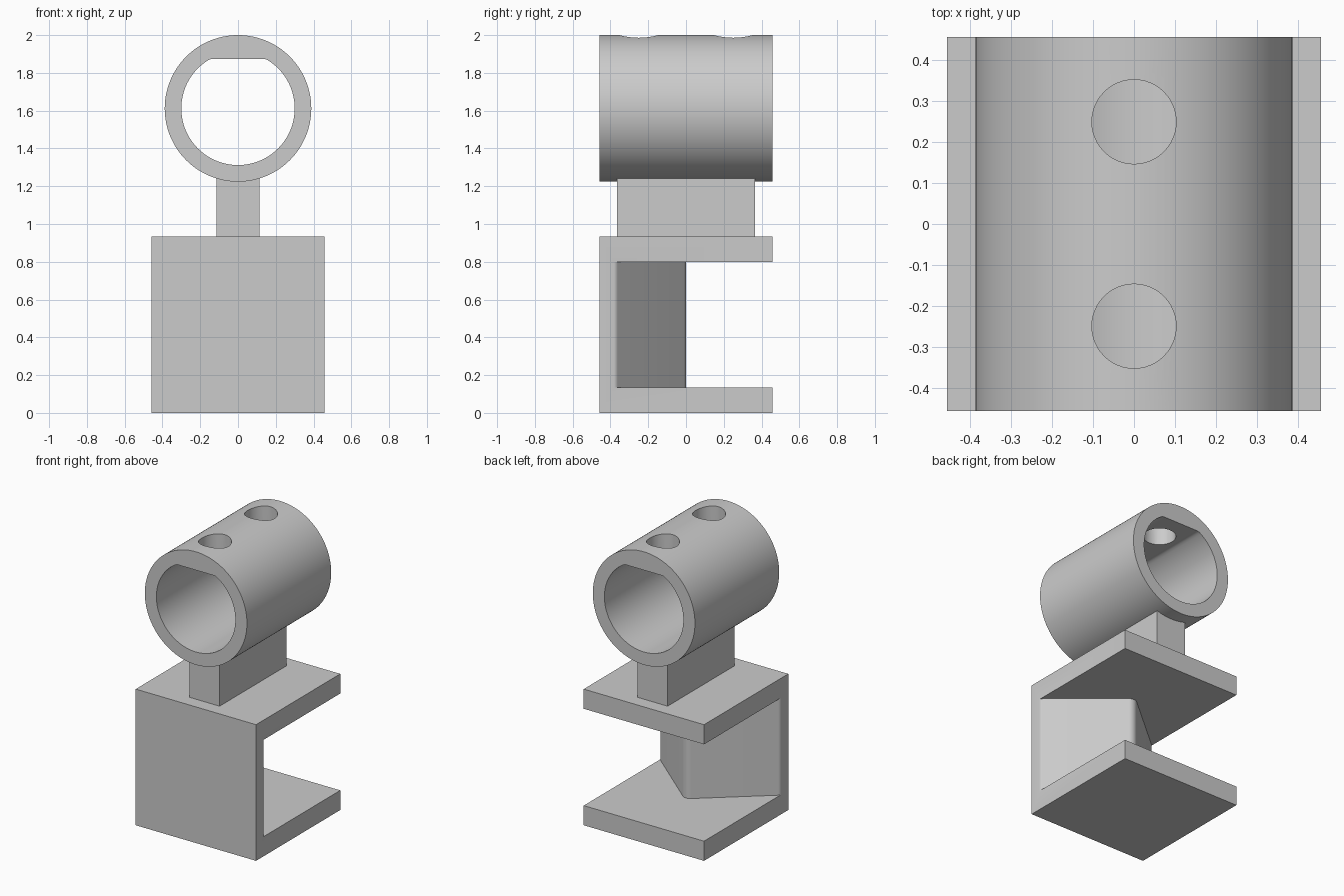
import bpy, bmesh
from math import sin, cos, pi, radians

if "Cube" in bpy.data.objects:
    bpy.data.objects.remove(bpy.data.objects["Cube"])

HALF = 0.457        # half width and depth of the clamp
AXIS = 1.612        # height of the tube axis

grey = bpy.data.materials.new("light grey")
grey.use_nodes = True
grey.diffuse_color = (0.6, 0.6, 0.6, 1)
grey.node_tree.nodes["Principled BSDF"].inputs["Base Color"].default_value = (0.6, 0.6, 0.6, 1)


def finish(name, bm):
    bmesh.ops.recalc_face_normals(bm, faces=bm.faces)
    mesh = bpy.data.meshes.new(name)
    bm.to_mesh(mesh)
    bm.free()
    mesh.materials.append(grey)
    obj = bpy.data.objects.new(name, mesh)
    bpy.context.collection.objects.link(obj)
    return obj


def box(name, low, high):
    bm = bmesh.new()
    bmesh.ops.create_cube(bm, size=1)
    for v in bm.verts:
        v.co = [a + (c + 0.5) * (b - a) for a, b, c in zip(low, high, v.co)]
    return finish(name, bm)


def prism(name, outline, bottom, top):
    bm = bmesh.new()
    face = bm.faces.new([bm.verts.new((x, y, bottom)) for x, y in outline])
    result = bmesh.ops.extrude_face_region(bm, geom=[face])
    for v in result["geom"]:
        if isinstance(v, bmesh.types.BMVert):
            v.co.z = top
    return finish(name, bm)


def select(obj):
    bpy.ops.object.select_all(action='DESELECT')
    obj.select_set(True)
    bpy.context.view_layer.objects.active = obj


def cut(obj, cutter):
    mod = obj.modifiers.new("cut", 'BOOLEAN')
    mod.operation, mod.solver, mod.object = 'DIFFERENCE', 'EXACT', cutter
    select(obj)
    bpy.ops.object.modifier_apply(modifier=mod.name)
    bpy.data.objects.remove(cutter)


def smooth(obj):
    select(obj)
    bpy.ops.object.shade_smooth_by_angle(angle=radians(30))


def arc(cx, cy, r, start, end, steps=8):
    angles = [radians(start + (end - start) * i / steps) for i in range(steps + 1)]
    return [(cx + r * cos(a), cy + r * sin(a)) for a in angles]


# Clamp body: a block with a pocket that leaves two plates and a rounded wedge
body = box("clamp_body", (-HALF, -HALF, 0), (HALF, HALF, 0.935))
edge_y, slope = -0.385, 49.8
side = arc(HALF - 0.0295, edge_y, 0.03, 0, slope) + arc(0, -0.05, 0.05, slope, 90)
mirrored = [(-x, y) for x, y in reversed(side[:-1])]
outer = [(-0.7, edge_y), (-0.7, 0.7), (0.7, 0.7), (0.7, edge_y)]
cut(body, prism("pocket_cutter", side + mirrored + outer, 0.135, 0.8))
smooth(body)

# Stem between clamp and tube
box("stem", (-0.115, -0.364, 0.93), (0.115, 0.364, 1.265))

# Tube with a flat along the top of its bore
SEGMENTS, OUTER, BORE, FLAT = 128, 0.388, 0.3, 0.262
bm = bmesh.new()
rings = []
for i in range(SEGMENTS):
    a = 2 * pi * i / SEGMENTS
    inner = min(BORE, FLAT / sin(a)) if sin(a) > 0.1 else BORE
    rings.append([bm.verts.new((r * cos(a), y, AXIS + r * sin(a)))
                  for r, y in ((OUTER, -HALF), (OUTER, HALF), (inner, HALF), (inner, -HALF))])
for i, ring in enumerate(rings):
    following = rings[(i + 1) % SEGMENTS]
    for k in range(4):
        m = (k + 1) % 4
        bm.faces.new((ring[k], ring[m], following[m], following[k]))
tube = finish("tube", bm)

# Two screw holes through the top wall
for y in (-0.25, 0.25):
    cut(tube, prism("hole_cutter", arc(0, y, 0.103, 0, 352.5, 47), 1.7, 2.2))
smooth(tube)
